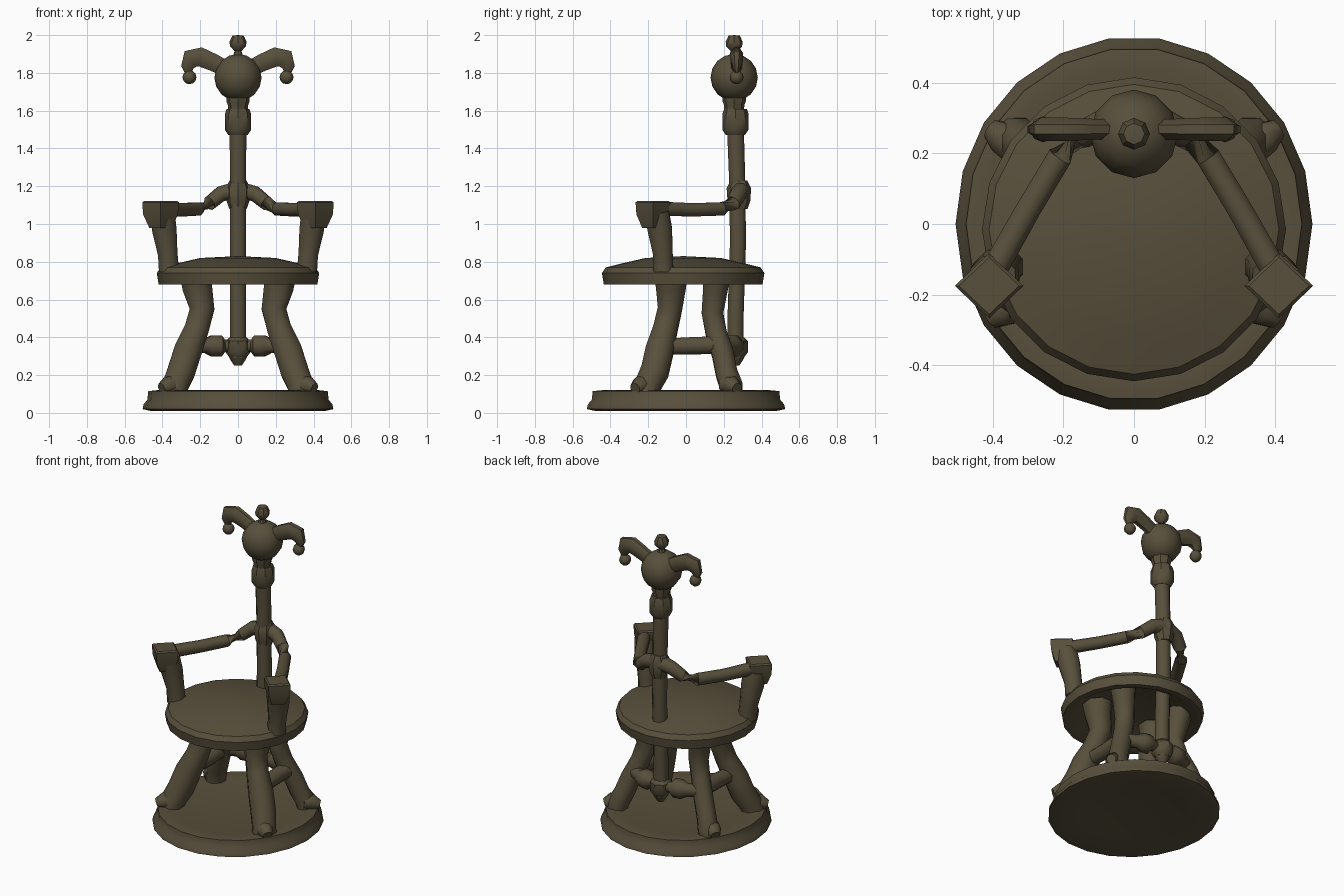
import bpy, bmesh, math
from mathutils import Vector

cube = bpy.data.objects.get("Cube")
if cube:
    bpy.data.objects.remove(cube, do_unlink=True)

wood = bpy.data.materials.new("dark_olive_wood")
wood.use_nodes = True
COLOUR = (0.098, 0.079, 0.045, 1)
wood.diffuse_color = COLOUR
bsdf = wood.node_tree.nodes["Principled BSDF"]
bsdf.inputs["Base Color"].default_value = COLOUR
bsdf.inputs["Roughness"].default_value = 0.9


def finish(name, bm, angle=40):
    bmesh.ops.remove_doubles(bm, verts=bm.verts, dist=0.0005)
    bmesh.ops.recalc_face_normals(bm, faces=bm.faces)
    mesh = bpy.data.meshes.new(name)
    bm.to_mesh(mesh)
    bm.free()
    mesh.materials.append(wood)
    obj = bpy.data.objects.new(name, mesh)
    bpy.context.collection.objects.link(obj)
    bpy.ops.object.select_all(action='DESELECT')
    obj.select_set(True)
    bpy.context.view_layer.objects.active = obj
    bpy.ops.object.shade_smooth_by_angle(angle=math.radians(angle))
    return obj


def skin(bm, rings):
    """Join successive vertex rings with quads."""
    n = len(rings[0])
    for a, b in zip(rings, rings[1:]):
        for i in range(n):
            j = (i + 1) % n
            bm.faces.new((a[i], a[j], b[j], b[i]))


def lathe(name, profile, centre=(0, 0), sides=8, sy=1.0, turn=0.0, angle=40):
    """Turn a (radius, height) profile about a vertical axis."""
    bm = bmesh.new()
    rings = []
    for r, z in profile:
        ring = []
        for i in range(sides):
            a = math.tau * i / sides + turn
            ring.append(bm.verts.new((centre[0] + r * math.cos(a),
                                      centre[1] + sy * r * math.sin(a), z)))
        rings.append(ring)
    skin(bm, rings)
    if profile[0][0] > 0:
        bm.faces.new(rings[0])
    if profile[-1][0] > 0:
        bm.faces.new(rings[-1])
    return finish(name, bm, angle)


def tube(name, path, side=1, sides=8, flat=1.0):
    """Sweep a round section along (x, y, z, radius) points."""
    bm = bmesh.new()
    pts = [Vector((p[0] * side, p[1], p[2])) for p in path]
    rings = []
    for k, p in enumerate(pts):
        t = (pts[min(k + 1, len(pts) - 1)] - pts[max(k - 1, 0)]).normalized()
        u = Vector((0, 1, 0))
        if abs(t.y) > 0.8:
            u = Vector((0, 0, 1))
        u = (u - t * u.dot(t)).normalized()
        v = t.cross(u)
        ring = []
        for i in range(sides):
            a = math.tau * (i + 0.5) / sides
            off = (u * flat * math.cos(a) + v * math.sin(a)) * path[k][3]
            ring.append(bm.verts.new(p + off))
        rings.append(ring)
    skin(bm, rings)
    bm.faces.new(rings[0])
    bm.faces.new(rings[-1])
    return finish(name, bm, 50)


def ball(name, centre, radius, u=8, v=6):
    bm = bmesh.new()
    bmesh.ops.create_uvsphere(bm, u_segments=u, v_segments=v, radius=radius)
    bmesh.ops.translate(bm, verts=bm.verts, vec=centre)
    return finish(name, bm, 50)


# Oval base with a stepped rim, and the dished round seat
lathe("base", [(0, 0.05), (0.3, 0.035), (0.46, 0.01), (0.505, 0.02), (0.5, 0.045),
               (0.48, 0.07), (0.475, 0.115), (0.43, 0.12), (0.38, 0.11), (0, 0.115)],
      sides=22, sy=1.05)
lathe("seat", [(0, 0.75), (0.28, 0.74), (0.38, 0.68), (0.42, 0.68), (0.43, 0.74),
               (0.41, 0.77), (0.33, 0.79), (0.2, 0.82), (0, 0.83)],
      centre=(0, -0.015), sides=20)

# Back post with its end knob, rings and neck
tube("back_post", [(0, 0.262, 0.29, 0.046), (0, 0.262, 0.5, 0.046), (0, 0.275, 0.9, 0.046),
                   (0, 0.272, 1.2, 0.046), (0, 0.262, 1.5, 0.048)])
lathe("post_foot_knob", [(0.02, 0.25), (0.04, 0.28), (0.05, 0.3), (0.065, 0.32),
                         (0.065, 0.38), (0.045, 0.4)], centre=(0, 0.262))
lathe("post_ring", [(0.05, 1.47), (0.07, 1.5), (0.07, 1.58), (0.06, 1.61)], centre=(0, 0.262))
lathe("neck", [(0.052, 1.6), (0.054, 1.63), (0.062, 1.65), (0.062, 1.7)], centre=(0, 0.255))
lathe("arm_collar", [(0.046, 1.08), (0.06, 1.12), (0.065, 1.19), (0.045, 1.23)],
      centre=(0, 0.28))

# Head finial and the bobble on top
ball("head", (0, 0.255, 1.775), 0.125, 12, 8)
lathe("top_bobble", [(0.03, 1.88), (0.018, 1.915), (0.042, 1.94), (0.045, 1.965),
                     (0.03, 1.997), (0, 2.0)], centre=(0, 0.255))

FRONT_LEG = [(0.22, -0.08, 0.73, 0.095), (0.215, -0.08, 0.66, 0.085), (0.19, -0.085, 0.55, 0.07),
             (0.22, -0.11, 0.44, 0.07), (0.265, -0.14, 0.33, 0.08), (0.3, -0.165, 0.22, 0.08),
             (0.33, -0.2, 0.15, 0.075), (0.34, -0.21, 0.1, 0.075)]
BACK_LEG = [(0.22, 0.16, 0.73, 0.08), (0.21, 0.155, 0.65, 0.07), (0.19, 0.14, 0.53, 0.062),
            (0.22, 0.16, 0.42, 0.06), (0.265, 0.195, 0.31, 0.062), (0.3, 0.215, 0.21, 0.062),
            (0.33, 0.24, 0.14, 0.065), (0.335, 0.24, 0.1, 0.065)]

for side, word in ((1, "left"), (-1, "right")):
    # Drooping horns with bobbles
    tube(word + "_horn", [(0.06, 0.268, 1.82, 0.045), (0.13, 0.268, 1.855, 0.05),
                          (0.2, 0.268, 1.885, 0.055), (0.25, 0.268, 1.875, 0.056),
                          (0.268, 0.268, 1.83, 0.036), (0.262, 0.268, 1.805, 0.022)],
         side, 8, 0.65)
    ball(word + "_horn_bobble", (0.257 * side, 0.268, 1.777), 0.037)

    # Arm rail, hand block and upright
    tube(word + "_arm_rail", [(0, 0.29, 1.18, 0.05), (0.09, 0.28, 1.16, 0.044),
                              (0.15, 0.25, 1.11, 0.04), (0.21, 0.19, 1.08, 0.038),
                              (0.3, 0.04, 1.075, 0.038), (0.39, -0.12, 1.08, 0.04)], side)
    lathe(word + "_hand_block", [(0.06, 0.98), (0.092, 1.05), (0.097, 1.115), (0.085, 1.123)],
          centre=(0.41 * side, -0.175), sides=4, sy=0.95, angle=30)
    tube(word + "_arm_support", [(0.365, -0.12, 0.75, 0.058), (0.372, -0.122, 0.84, 0.056),
                                 (0.39, -0.138, 0.97, 0.07), (0.4, -0.155, 1.06, 0.07)], side)

    # Curved legs with small feet pointing outward
    for end, path, fy in (("front", FRONT_LEG, -1), ("back", BACK_LEG, 1)):
        tube(f"{word}_{end}_leg", path, side)
        tube(f"{word}_{end}_foot", [(0.33, 0.21 * fy, 0.15, 0.05), (0.37, 0.245 * fy, 0.145, 0.05),
                                    (0.405, 0.27 * fy, 0.13, 0.03)], side)

    # Stretchers: back rail with turned lumps, and side rail
    tube(word + "_back_stretcher", [(0, 0.26, 0.355, 0.035), (0.07, 0.255, 0.355, 0.035),
                                    (0.09, 0.25, 0.355, 0.06), (0.14, 0.24, 0.355, 0.06),
                                    (0.17, 0.23, 0.355, 0.042), (0.25, 0.19, 0.355, 0.04)], side)
    tube(word + "_side_stretcher", [(0.25, -0.13, 0.35, 0.045), (0.24, 0.03, 0.355, 0.05),
                                    (0.245, 0.18, 0.36, 0.05)], side)
